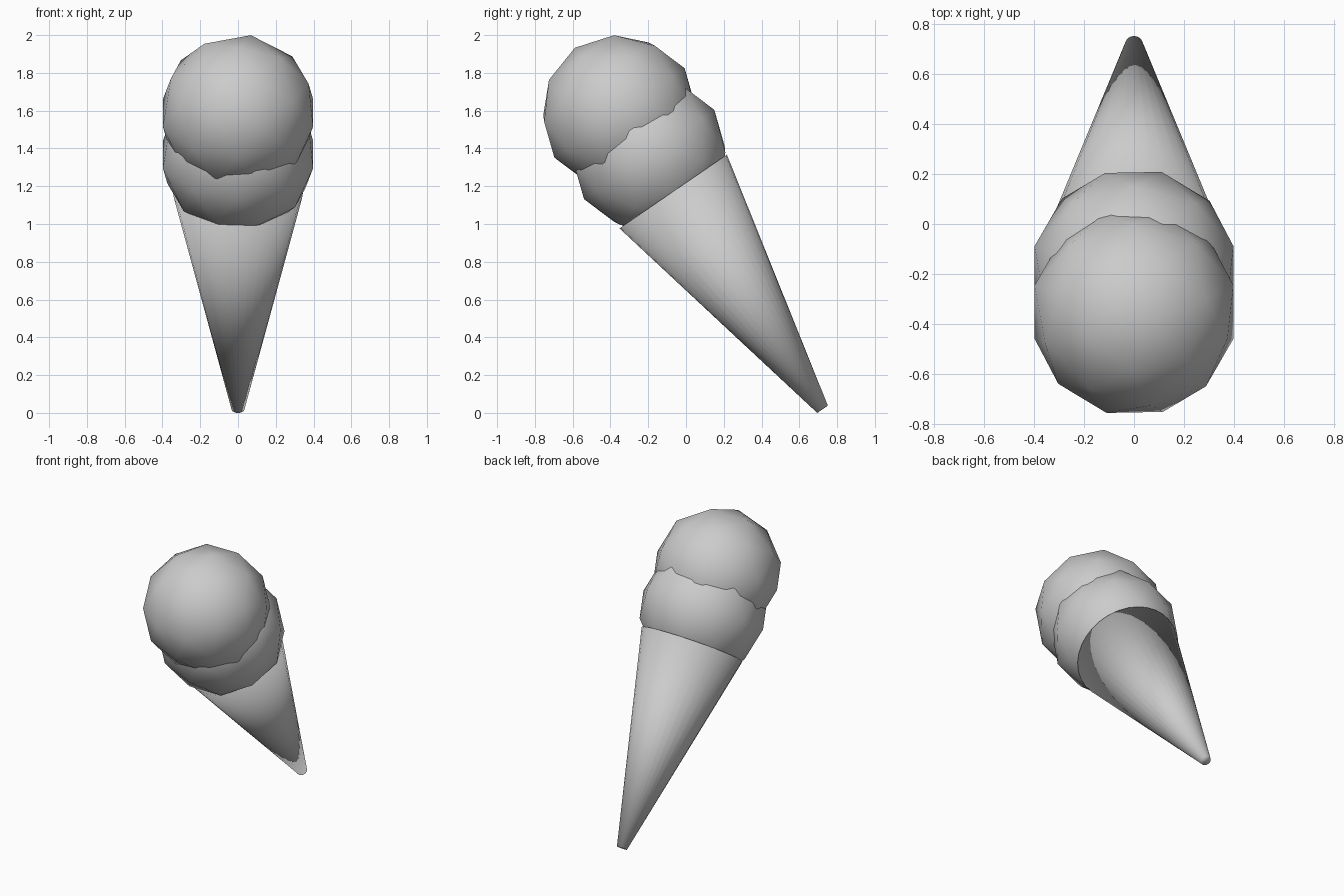
import bpy
from math import atan2
from mathutils import Vector

if "Cube" in bpy.data.objects:
    bpy.data.objects.remove(bpy.data.objects["Cube"])

# Cone axis: from the tip to the middle of the rim
tip = Vector((0, 0.723, 0.019))
rim = Vector((0, -0.068, 1.172))
axis = rim - tip
tilt = (atan2(-axis.y, axis.z), 0, 0)


def finish(name):
    obj = bpy.context.object
    obj.name = name
    bpy.ops.object.shade_smooth()


# Wafer cone, blunt at the tip and capped at the rim
bpy.ops.mesh.primitive_cone_add(vertices=32, radius1=0.034, radius2=0.345,
                                depth=axis.length, location=(tip + rim) / 2,
                                rotation=tilt)
finish("wafer_cone")

# Two low-poly scoops stacked along the axis
for name, y, z in (("lower_scoop", -0.195, 1.368), ("upper_scoop", -0.352, 1.588)):
    bpy.ops.mesh.primitive_ico_sphere_add(subdivisions=2, radius=0.418,
                                          location=(0, y, z), rotation=tilt)
    finish(name)
